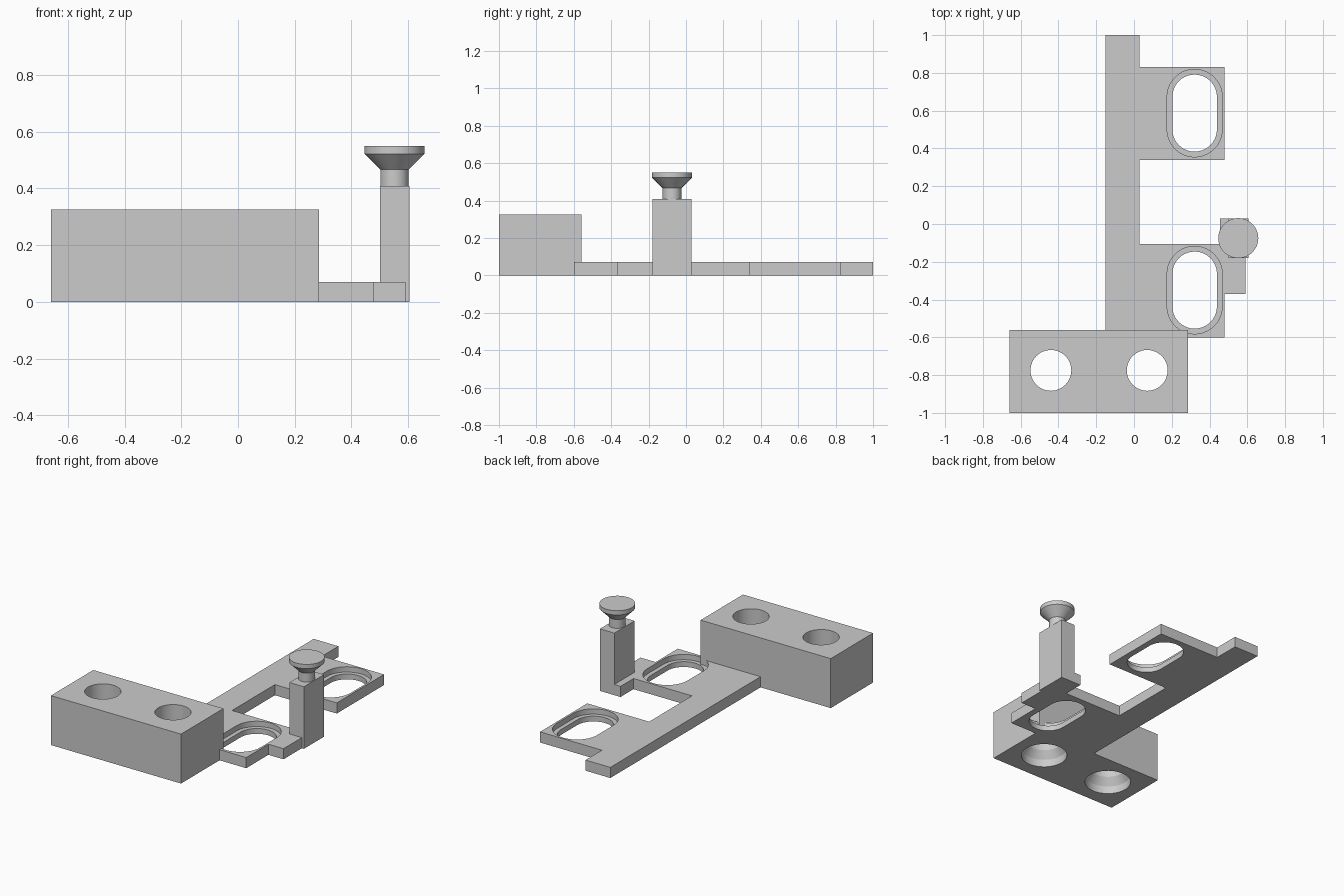
import bpy, bmesh, math

cube = bpy.data.objects.get("Cube")
if cube:
    bpy.data.objects.remove(cube, do_unlink=True)

grey = bpy.data.materials.new("plain grey")
grey.use_nodes = True
colour = (0.6, 0.6, 0.6, 1)
grey.diffuse_color = colour
grey.node_tree.nodes["Principled BSDF"].inputs["Base Color"].default_value = colour


def finish(name, bm):
    bmesh.ops.recalc_face_normals(bm, faces=bm.faces)
    mesh = bpy.data.meshes.new(name)
    bm.to_mesh(mesh)
    bm.free()
    mesh.materials.append(grey)
    obj = bpy.data.objects.new(name, mesh)
    bpy.context.collection.objects.link(obj)
    return obj


def prism(name, outline, z0, z1):
    bm = bmesh.new()
    face = bm.faces.new([bm.verts.new((x, y, z0)) for x, y in outline])
    side = bmesh.ops.extrude_face_region(bm, geom=[face])["geom"]
    verts = [v for v in side if isinstance(v, bmesh.types.BMVert)]
    bmesh.ops.translate(bm, verts=verts, vec=(0, 0, z1 - z0))
    return finish(name, bm)


def box(name, x0, x1, y0, y1, z0, z1):
    return prism(name, [(x0, y0), (x1, y0), (x1, y1), (x0, y1)], z0, z1)


def lathe(name, profile, x, y, sides=48):
    # Stack of rings (radius, height) closed at both ends
    bm = bmesh.new()
    rings = []
    for r, z in profile:
        rings.append([bm.verts.new((x + r * math.cos(a), y + r * math.sin(a), z))
                      for a in (math.tau * i / sides for i in range(sides))])
    for low, high in zip(rings, rings[1:]):
        for i in range(sides):
            j = (i + 1) % sides
            bm.faces.new((low[i], low[j], high[j], high[i]))
    bm.faces.new(rings[0])
    bm.faces.new(rings[-1])
    return finish(name, bm)


def slot(name, x, y, radius, half, z0, z1, steps=20):
    # Rounded slot running along y
    outline = []
    for start, shift in ((0, half), (math.pi, -half)):
        for i in range(steps + 1):
            a = start + math.pi * i / steps
            outline.append((x + radius * math.cos(a), y + shift + radius * math.sin(a)))
    return prism(name, outline, z0, z1)


def cut(target, cutter):
    mod = target.modifiers.new(cutter.name, "BOOLEAN")
    mod.operation = "DIFFERENCE"
    mod.solver = "EXACT"
    mod.object = cutter
    bpy.context.view_layer.objects.active = target
    bpy.ops.object.modifier_apply(modifier=mod.name)
    bpy.data.objects.remove(cutter, do_unlink=True)


def smooth(obj):
    bpy.ops.object.select_all(action="DESELECT")
    obj.select_set(True)
    bpy.context.view_layer.objects.active = obj
    bpy.ops.object.shade_smooth_by_angle(angle=math.radians(30))


# Mounting block with two holes countersunk from below
block = box("mounting_block", -0.66, 0.286, -1, -0.56, 0, 0.325)
for x in (-0.44, 0.07):
    cut(block, lathe("screw_hole", [(0.14, -0.1), (0.14, 0.05), (0.108, 0.1), (0.108, 0.5)], x, -0.775))

# Flat rail with two tabs and a foot beside the post
plate = prism("base_plate", [
    (-0.15, -0.56), (0.286, -0.56), (0.286, -0.6), (0.48, -0.6), (0.48, -0.37),
    (0.59, -0.37), (0.59, -0.18), (0.5, -0.18), (0.5, 0.03), (0.455, 0.03),
    (0.455, -0.105), (0.03, -0.105), (0.03, 0.34), (0.48, 0.34), (0.48, 0.83),
    (0.03, 0.83), (0.03, 1), (-0.15, 1)], 0, 0.07)

# Stepped slots in the tabs
for y in (0.587, -0.35):
    cut(plate, slot("slot_recess", 0.321, y, 0.146, 0.086, 0.035, 0.2))
    cut(plate, slot("slot_opening", 0.321, y, 0.118, 0.086, -0.1, 0.2))

# Upright post and its flared knob
post = box("upright_post", 0.5, 0.605, -0.18, 0.03, 0, 0.408)
knob = lathe("flared_knob", [(0.05, 0.4), (0.05, 0.466), (0.106, 0.522), (0.106, 0.55)], 0.552, -0.075)

for obj in (block, plate, post, knob):
    smooth(obj)
